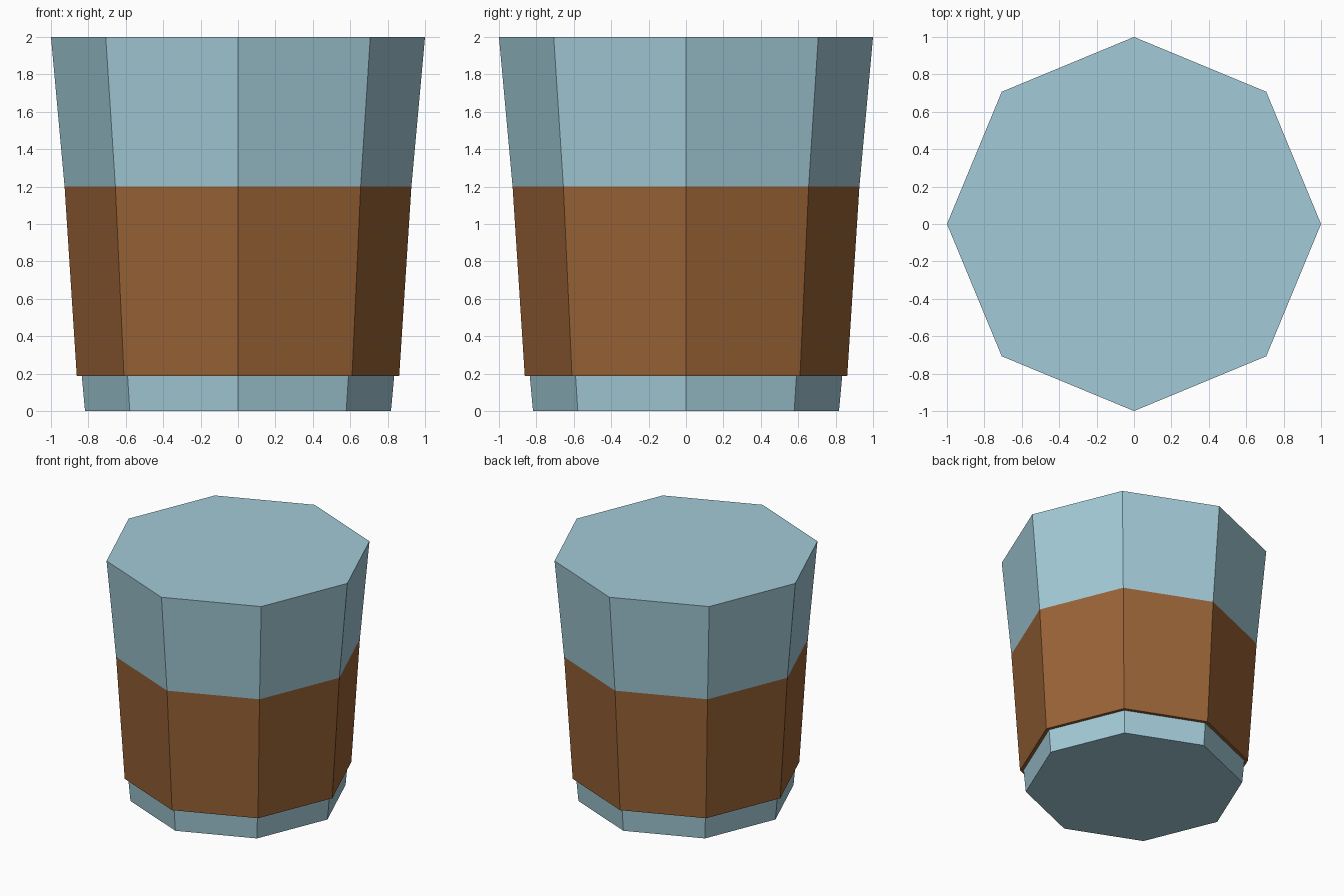
import bpy
import math

if "Cube" in bpy.data.objects:
    bpy.data.objects.remove(bpy.data.objects["Cube"])


def linear(c):
    c /= 255
    return c / 12.92 if c <= 0.04045 else ((c + 0.055) / 1.055) ** 2.4


def material(name, rgb):
    mat = bpy.data.materials.new(name)
    mat.diffuse_color = (*[linear(c) for c in rgb], 1)
    mat.use_nodes = True
    mat.node_tree.nodes["Principled BSDF"].inputs["Base Color"].default_value = mat.diffuse_color
    return mat


def tapered_octagon(name, z0, r0, z1, r1, mat):
    """Closed, flat-sided eight-sided frustum with a corner on each axis."""
    bpy.ops.mesh.primitive_cone_add(vertices=8, radius1=r0, radius2=r1,
                                    depth=z1 - z0, end_fill_type='NGON',
                                    location=(0, 0, (z0 + z1) / 2))
    obj = bpy.context.object
    obj.name = name
    obj.data.materials.append(mat)
    return obj


glass_blue = material("pale glass blue", (162, 202, 215))
drink_brown = material("drink brown", (153, 99, 54))

# Glass body, flaring towards the rim
FOOT, RIM, HEIGHT = 0.818, 1.0, 2.0
tapered_octagon("glass", 0, FOOT, HEIGHT, RIM, glass_blue)

# Drink: stands proud at the bottom, sinks into the glass at its fill line
BOTTOM, BOTTOM_R, FILL, TOP = 0.187, 0.862, 1.2, 1.4
fill_r = FOOT + (RIM - FOOT) * FILL / HEIGHT
slope = (fill_r - BOTTOM_R) / (FILL - BOTTOM)
tapered_octagon("drink", BOTTOM, BOTTOM_R, TOP,
                BOTTOM_R + slope * (TOP - BOTTOM), drink_brown)
